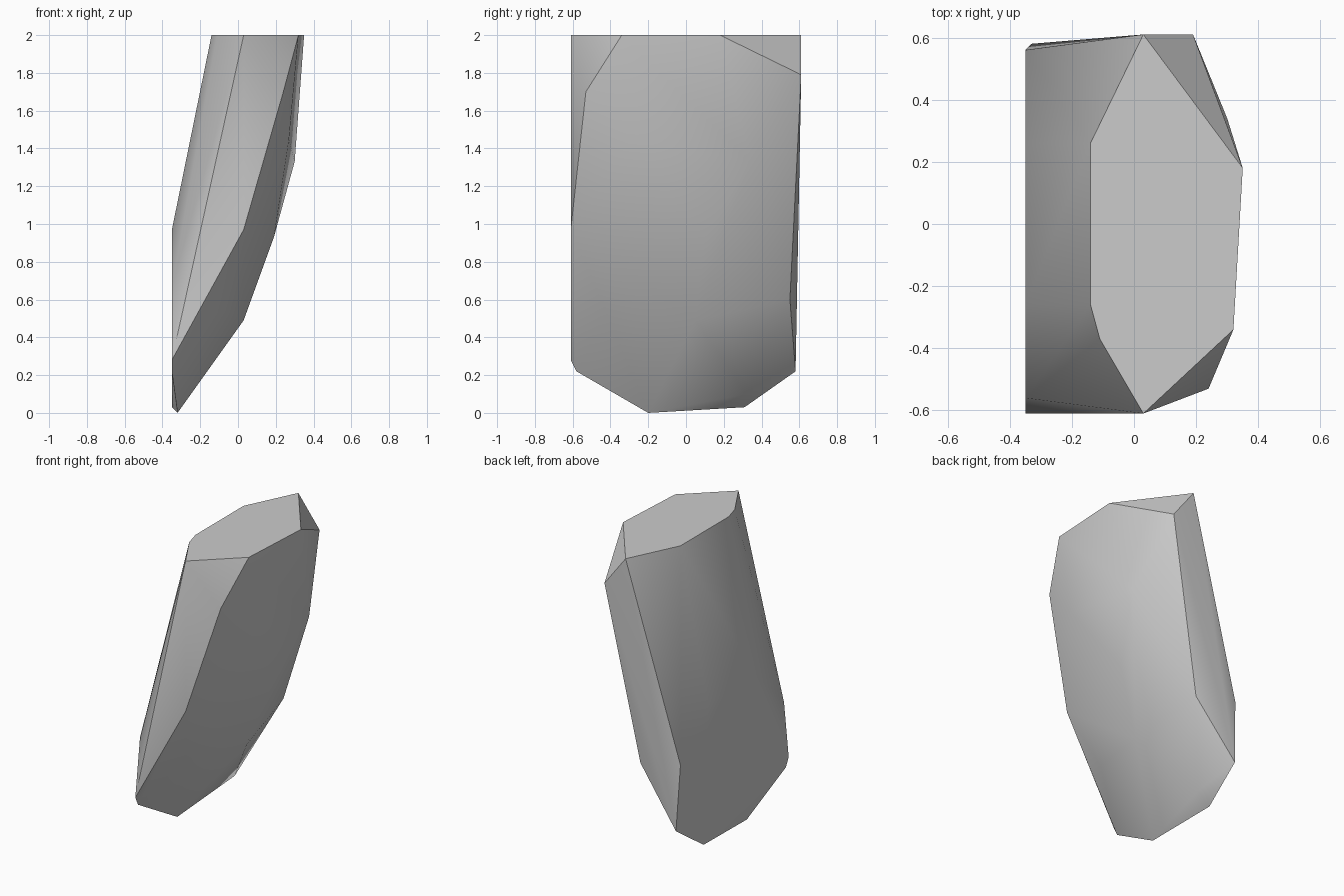
import bpy
import bmesh
import math

# Remove the default cube only
default_cube = bpy.data.objects.get("Cube")
if default_cube:
    bpy.data.objects.remove(default_cube, do_unlink=True)


def flat_material(name, colour):
    material = bpy.data.materials.new(name)
    material.use_nodes = True
    material.diffuse_color = colour
    shader = material.node_tree.nodes["Principled BSDF"]
    shader.inputs["Base Color"].default_value = colour
    return material


def convex_stone(name, corners, material):
    """Wrap a closed faceted skin around the given corner points."""
    bm = bmesh.new()
    for corner in corners:
        bm.verts.new(corner)
    hull = bmesh.ops.convex_hull(bm, input=bm.verts[:])
    spare = {v for v in hull["geom_interior"] + hull["geom_unused"]
             if isinstance(v, bmesh.types.BMVert)}
    bmesh.ops.delete(bm, geom=list(spare), context="VERTS")
    # Merge coplanar triangles into clean flat facets
    bmesh.ops.dissolve_limit(bm, angle_limit=math.radians(1),
                             verts=bm.verts[:], edges=bm.edges[:])
    bmesh.ops.recalc_face_normals(bm, faces=bm.faces[:])
    mesh = bpy.data.meshes.new(name)
    bm.to_mesh(mesh)
    bm.free()
    mesh.materials.append(material)
    stone = bpy.data.objects.new(name, mesh)
    bpy.context.scene.collection.objects.link(stone)
    return stone


# Flat top outline
TOP = 2.0
top = [(x, y, TOP) for x, y in (
    (-.14, .26), (-.14, -.26), (-.11, -.37), (.03, -.61),
    (.32, -.34), (.35, .18), (.03, .61))]

# Chipped corners just below the top
chips = [(.19, .61, 1.79), (.24, -.53, 1.7)]

# Flat wall on the right side, two matching pairs of corners
WALL = -.35
wall = [(WALL, side * y, z) for side in (-1, 1)
        for y, z in ((.26, .97), (.56, .67))]
wall += [(WALL, -.61, .28), (WALL, -.58, .22), (WALL, .31, .03)]

# Front and back crease corners
creases = [(.03, -.61, .97), (-.04, .55, .6), (-.33, .58, .22)]

# Rounded belly on the left side, down to the lowest point
belly = [(.3, .34, 1.33), (.27, -.29, 1.45), (.19, .1, .93),
         (.03, .05, .49), (-.09, -.43, .55), (-.25, .32, .1),
         (-.32, -.2, 0)]

grey = flat_material("stone grey", (.6, .6, .6, 1))
stone = convex_stone("leaning_stone", top + chips + wall + creases + belly, grey)

# Soft belly with crisp creases
bpy.ops.object.select_all(action="DESELECT")
stone.select_set(True)
bpy.context.view_layer.objects.active = stone
bpy.ops.object.shade_smooth_by_angle(angle=math.radians(30))
